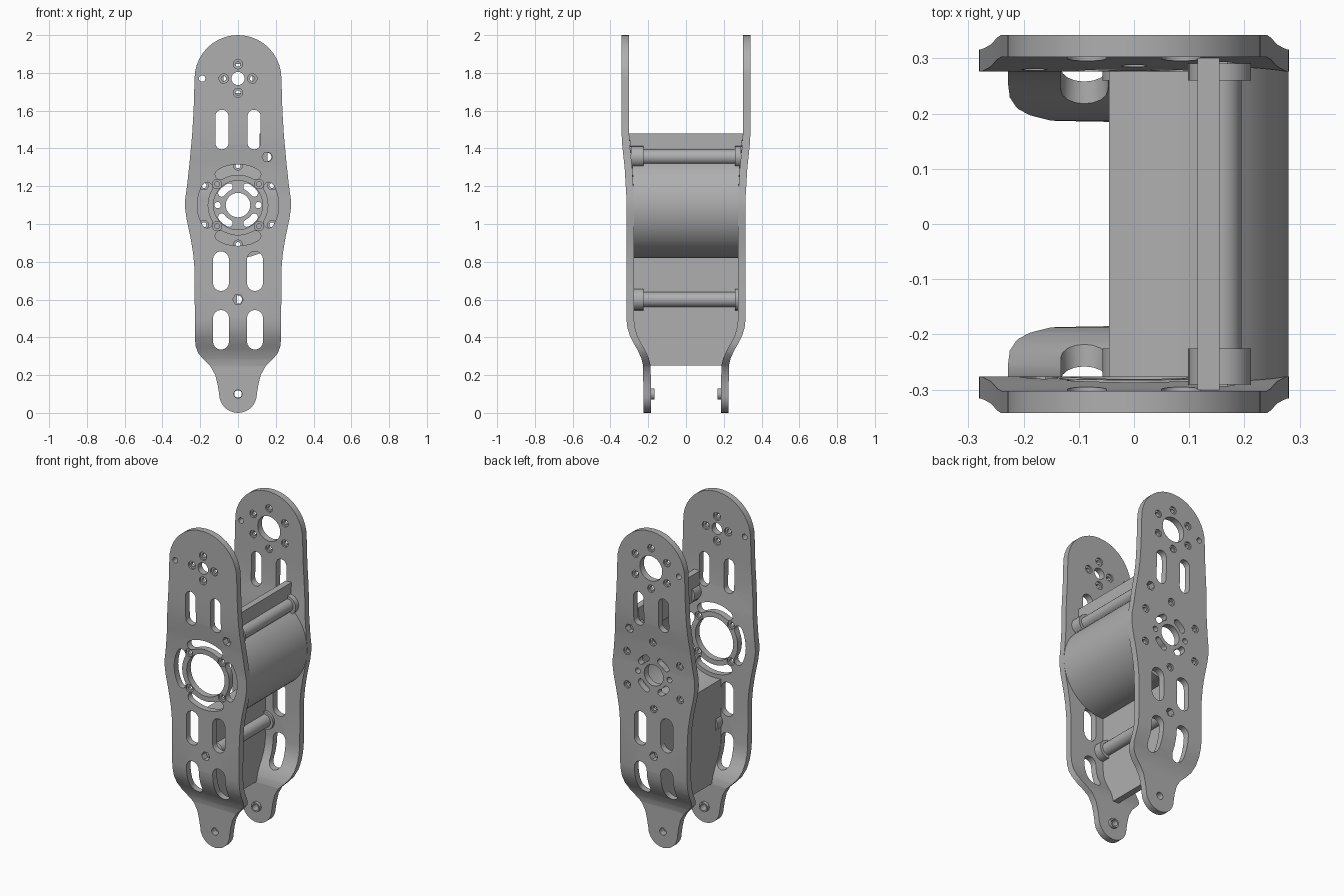
import bpy, bmesh
from math import sin, cos, radians, pi, acos, degrees
from mathutils import Vector

if "Cube" in bpy.data.objects:
    bpy.data.objects.remove(bpy.data.objects["Cube"])

GREY = (0.43, 0.43, 0.43, 1)
metal = bpy.data.materials.new("grey_metal")
metal.use_nodes = True
metal.diffuse_color = GREY
metal.node_tree.nodes["Principled BSDF"].inputs["Base Color"].default_value = GREY

HUB, TOP, HALF = 1.1, 1.77, 0.02

# Side bend of a plate: (height, distance of the plate's middle from y = 0)
BEND = [(0, .205), (.25, .207), (.29, .217), (.33, .235), (.37, .258), (.41, .278),
        (.45, .29), (.5, .296), (1.15, .296), (1.3, .305), (1.42, .318), (1.5, .322), (2.01, .322)]


def bend(z):
    for (z0, a), (z1, b) in zip(BEND, BEND[1:]):
        if z <= z1:
            return a + (b - a) * max(z - z0, 0) / (z1 - z0)
    return BEND[-1][1]


def finish(name, bm):
    bmesh.ops.recalc_face_normals(bm, faces=bm.faces)
    mesh = bpy.data.meshes.new(name)
    bm.to_mesh(mesh)
    bm.free()
    ob = bpy.data.objects.new(name, mesh)
    bpy.context.collection.objects.link(ob)
    mesh.materials.append(metal)
    bpy.ops.object.select_all(action='DESELECT')
    ob.select_set(True)
    bpy.context.view_layer.objects.active = ob
    bpy.ops.object.shade_smooth_by_angle(angle=radians(30))
    return ob


def arc(x, z, r, a0, a1, n):
    return [(x + r * cos(radians(a0 + (a1 - a0) * i / n)),
             z + r * sin(radians(a0 + (a1 - a0) * i / n))) for i in range(n + 1)]


def circle(x, z, r, n=20):
    return arc(x, z, r, 0, 360, n)[:-1]


def slot(x, z, w, h):
    r, d = w / 2, (h - w) / 2
    return arc(x, z + d, r, 0, 180, 8) + arc(x, z - d, r, 180, 360, 8)


def arc_slot(mid, span, r, w):
    a, b = mid - span, mid + span
    tip = lambda t, s: arc(r * cos(radians(t)), HUB + r * sin(radians(t)), w / 2, s, s + 180, 6)
    return (arc(0, HUB, r + w / 2, a, b, 10)[1:-1] + tip(b, b)
            + arc(0, HUB, r - w / 2, b, a, 10)[1:-1] + tip(a, a + 180))


def ring(z, r, angles):
    return [(r * cos(radians(a)), z + r * sin(radians(a))) for a in angles]


# Plate outline, right half from the top arc down, then mirrored
edge = arc(0, TOP, .23, 90, 0, 10)
edge += [(.235, 1.6), (.243, 1.47), (.257, 1.32), (.27, 1.2), (.28, 1.13), (.281, 1.09),
         (.273, 1.03), (.25, .92), (.237, .84), (.23, .76), (.228, .4), (.225, .355),
         (.21, .315), (.18, .28), (.145, .245), (.12, .2), (.108, .15)]
edge += arc(0, .1, .1, 0, -90, 8)
OUTLINE = edge + [(-x, z) for x, z in reversed(edge[1:-1])]

COMMON = [slot(s * x, z, w, .21) for s in (-1, 1)
          for x, z, w in ((.085, 1.5, .07), (.09, .75, .085), (.09, .44, .085))]
COMMON += [circle(-.19, TOP, .017), circle(.155, 1.355, .028, 6),
           circle(0, .6, .028, 6), circle(0, .1, .022)]


def plate(name, side, holes):
    cu = bpy.data.curves.new(name + "_outline", 'CURVE')
    cu.dimensions, cu.fill_mode, cu.extrude = '2D', 'BOTH', HALF
    for loop in [OUTLINE] + holes:
        sp = cu.splines.new('POLY')
        sp.points.add(len(loop) - 1)
        for p, (x, z) in zip(sp.points, loop):
            p.co = (x, z, 0, 1)
        sp.use_cyclic_u = True
    tmp = bpy.data.objects.new(name + "_outline", cu)
    bpy.context.collection.objects.link(tmp)
    deps = bpy.context.evaluated_depsgraph_get()
    mesh = bpy.data.meshes.new_from_object(tmp.evaluated_get(deps))
    bm = bmesh.new()
    bm.from_mesh(mesh)
    bpy.data.objects.remove(tmp)
    bpy.data.meshes.remove(mesh)
    bmesh.ops.remove_doubles(bm, verts=bm.verts, dist=.0001)
    for z, _ in BEND[1:-1]:
        bmesh.ops.bisect_plane(bm, geom=bm.verts[:] + bm.edges[:] + bm.faces[:],
                               plane_co=(0, z, 0), plane_no=(0, 1, 0))
    for v in bm.verts:
        x, z, t = v.co
        v.co = (x, side * bend(z) - t, z)
    return finish(name, bm)


def lathe(name, x, z, profile, n=20):
    """Turn a closed (y, radius) loop about an axis along y."""
    bm = bmesh.new()
    rows = [[bm.verts.new((x + r * cos(2 * pi * i / n), y, z + r * sin(2 * pi * i / n)))
             for i in range(n)] for y, r in profile]
    for a, b in zip(rows, rows[1:] + rows[:1]):
        for i in range(n):
            j = (i + 1) % n
            bm.faces.new((a[i], a[j], b[j], b[i]))
    return finish(name, bm)


def washer(name, x, z, y0, y1, ro, ri):
    return lathe(name, x, z, [(y0, ri), (y0, ro), (y1, ro), (y1, ri)], 14)


# Front plate: wide hub opening with four arc slots
front_screws = ring(TOP, .076, (0, 90, 180, 270)) + ring(HUB, .157, (45, 135, 225, 315))
front_holes = [circle(0, TOP, .035), circle(0, HUB, .13, 32)]
front_holes += [arc_slot(a, 30, .188, .055) for a in (0, 90, 180, 270)]
front_holes += [circle(x, z, .025, 14) for x, z in front_screws]
plate("front_plate", -1, COMMON + front_holes)

# Back plate: spoked hub and wide upper opening
back_screws = ring(TOP, .125, range(30, 390, 60)) + ring(HUB, .208, range(30, 390, 60))
back_holes = [circle(0, TOP, .077, 24), circle(0, HUB, .065, 24)]
back_holes += [arc_slot(a, 14, .107, .038) for a in (50, 130, 230, 310)]
back_holes += [circle(s * .108, HUB, .017, 14) for s in (-1, 1)]
back_holes += [circle(x, z, .023, 14) for x, z in back_screws]
plate("back_plate", 1, COMMON + back_holes)

# Recessed screw seats
for label, side, spots in (("front", -1, front_screws), ("back", 1, back_screws)):
    for i, (x, z) in enumerate(spots):
        y = side * bend(z)
        washer(f"{label}_screw_seat_{i + 1}", x, z, y - .01, y + .01, .026, .013)

# Inner guard: lower panel, rounded shell and upper wall in one bent strip
end = degrees(acos(.135 / .26))
path = [(-.025, z) for z in (.25, .29, .33, .37, .41, .45, .5)]
path += arc(0, HUB, .26, -95.5, end, 28) + [(.135, 1.48)]
path = [Vector(p) for p in path]
normals = []
for a, b in zip(path, path[1:]):
    d = (b - a).normalized()
    normals.append(Vector((d.y, -d.x)))
bm = bmesh.new()
rows = []
for i, p in enumerate(path):
    n1, n2 = normals[max(i - 1, 0)], normals[min(i, len(normals) - 1)]
    off = (n1 + n2) / (1 + n1.dot(n2)) * HALF
    row = []
    for q, s in ((p + off, -1), (p + off, 1), (p - off, 1), (p - off, -1)):
        row.append(bm.verts.new((q.x, s * (bend(p.y) - HALF), q.y)))
    rows.append(row)
for a, b in zip(rows, rows[1:]):
    for i in range(4):
        j = (i + 1) % 4
        bm.faces.new((a[i], a[j], b[j], b[i]))
bm.faces.new(rows[0])
bm.faces.new(rows[-1])
finish("inner_guard", bm)

# Hollow spacers between the plates, with collars at both ends
for name, x, z in (("upper_spacer", .155, 1.355), ("lower_spacer", 0, .6)):
    e = bend(z) - HALF
    lathe(name, x, z, [(-e, .022), (-e, .057), (-.225, .057), (-.225, .04),
                       (.26, .04), (.26, .057), (e, .057), (e, .022)])

# Pivot bushings inside the lower tabs
for name, s in (("front_pivot_bushing", -1), ("back_pivot_bushing", 1)):
    washer(name, 0, .1, s * .167, s * .187, .03, .02)
